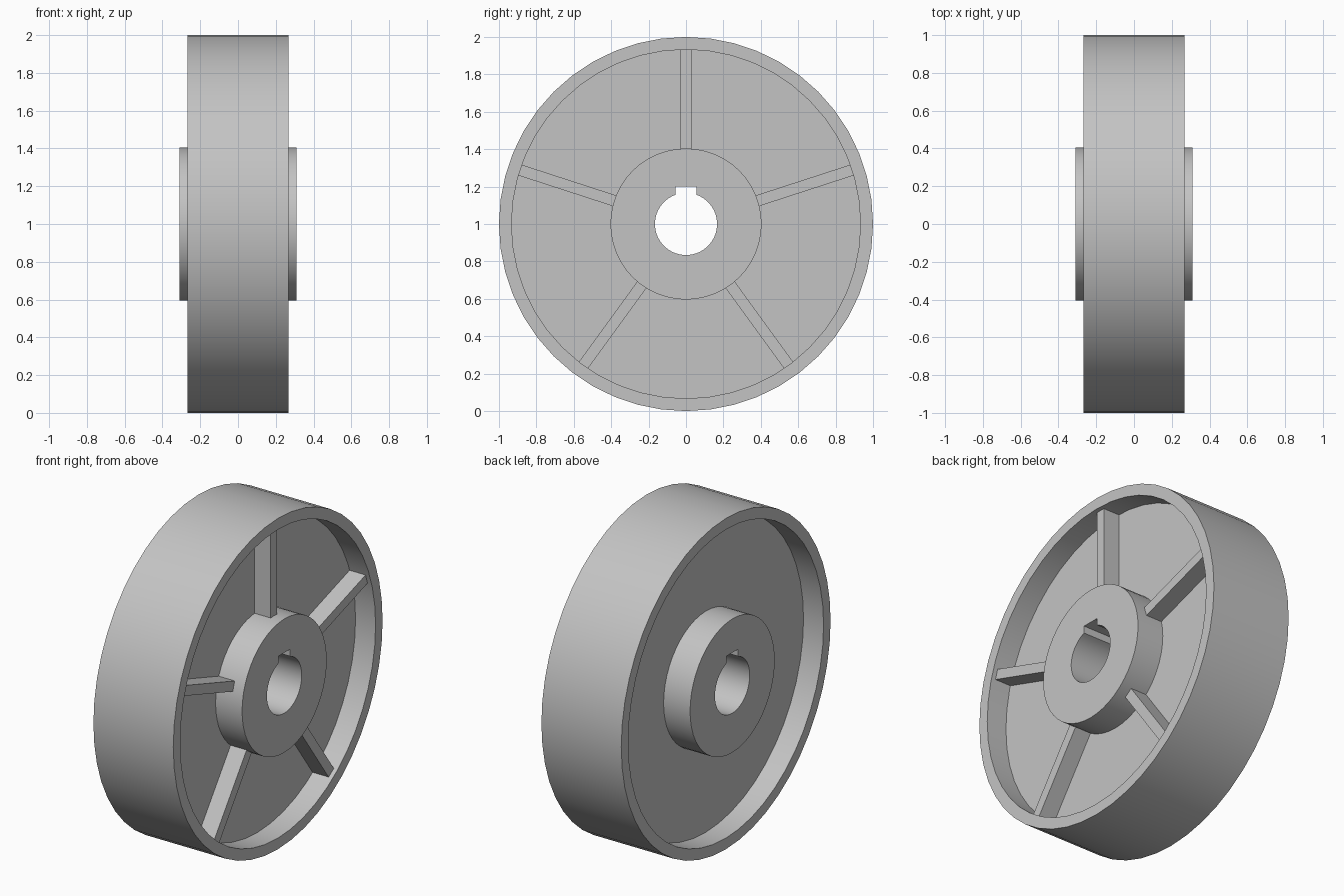
import bpy, bmesh
from math import sin, cos, asin, pi, radians, tau
from mathutils import Matrix, Vector

if "Cube" in bpy.data.objects:
    bpy.data.objects.remove(bpy.data.objects["Cube"])

SEGMENTS = 48
CENTRE = Vector((0, 0, 1))
RIM_HALF, RIM_R, RIM_INNER = 0.267, 1.0, 0.933
WEB_HALF = 0.133
HUB_HALF, HUB_R = 0.31, 0.404
BORE_R, KEY_HALF, KEY_TOP = 0.166, 0.056, 0.2
RIB_TOP, RIB_HALF, RIB_COUNT = 0.24, 0.03, 5
OVERLAP = 0.01

grey = bpy.data.materials.new("cast grey")
grey.use_nodes = True
colour = (0.55, 0.55, 0.55, 1)
grey.diffuse_color = colour
grey.node_tree.nodes["Principled BSDF"].inputs["Base Color"].default_value = colour


def finish(bm, name):
    bmesh.ops.recalc_face_normals(bm, faces=bm.faces)
    mesh = bpy.data.meshes.new(name)
    bm.to_mesh(mesh)
    bm.free()
    mesh.materials.append(grey)
    obj = bpy.data.objects.new(name, mesh)
    obj.location = CENTRE
    bpy.context.collection.objects.link(obj)
    bpy.ops.object.select_all(action='DESELECT')
    obj.select_set(True)
    bpy.context.view_layer.objects.active = obj
    bpy.ops.object.shade_smooth_by_angle(angle=radians(30))
    return obj


def add_loop(bm, points):
    verts = [bm.verts.new(p) for p in points]
    return [bm.edges.new((v, verts[i - 1])) for i, v in enumerate(verts)]


# Rim and web: one closed section turned about the axle
half = [(RIM_HALF, RIM_R), (RIM_HALF, RIM_INNER),
        (WEB_HALF, RIM_INNER), (WEB_HALF, HUB_R - OVERLAP)]
section = half + [(-x, r) for x, r in reversed(half)]
bm = bmesh.new()
edges = add_loop(bm, [(x, 0, r) for x, r in section])
bmesh.ops.spin(bm, geom=bm.verts[:] + edges, axis=(1, 0, 0), cent=(0, 0, 0),
               angle=tau, steps=SEGMENTS, use_merge=True)
bmesh.ops.remove_doubles(bm, verts=bm.verts, dist=1e-4)
finish(bm, "rim_and_web")

# Hub: ring with a keyed bore, extruded along the axle
outer = [(-HUB_HALF, HUB_R * cos(tau * i / SEGMENTS), HUB_R * sin(tau * i / SEGMENTS))
         for i in range(SEGMENTS)]
gap = asin(KEY_HALF / BORE_R)
angles = [pi / 2 + gap + (tau - 2 * gap) * i / SEGMENTS for i in range(SEGMENTS + 1)]
bore = [(-HUB_HALF, BORE_R * cos(a), BORE_R * sin(a)) for a in angles]
bore += [(-HUB_HALF, KEY_HALF, KEY_TOP), (-HUB_HALF, -KEY_HALF, KEY_TOP)]
bm = bmesh.new()
edges = add_loop(bm, outer) + add_loop(bm, bore)
bmesh.ops.triangle_fill(bm, edges=edges, use_beauty=True, normal=(-1, 0, 0))
extruded = bmesh.ops.extrude_face_region(bm, geom=bm.faces[:], use_keep_orig=True)
moved = [g for g in extruded["geom"] if isinstance(g, bmesh.types.BMVert)]
bmesh.ops.translate(bm, verts=moved, vec=(2 * HUB_HALF, 0, 0))
finish(bm, "hub")

# Ribs: five bars on one side of the web, from hub to rim
inner, tip = HUB_R - OVERLAP, RIM_INNER + OVERLAP
base = WEB_HALF - OVERLAP
for i in range(RIB_COUNT):
    bm = bmesh.new()
    place = (Matrix.Rotation(tau * i / RIB_COUNT, 4, 'X')
             @ Matrix.Translation(((base + RIB_TOP) / 2, 0, (inner + tip) / 2))
             @ Matrix.Diagonal((RIB_TOP - base, 2 * RIB_HALF, tip - inner, 1)))
    bmesh.ops.create_cube(bm, size=1, matrix=place)
    finish(bm, f"rib_{i + 1}")
